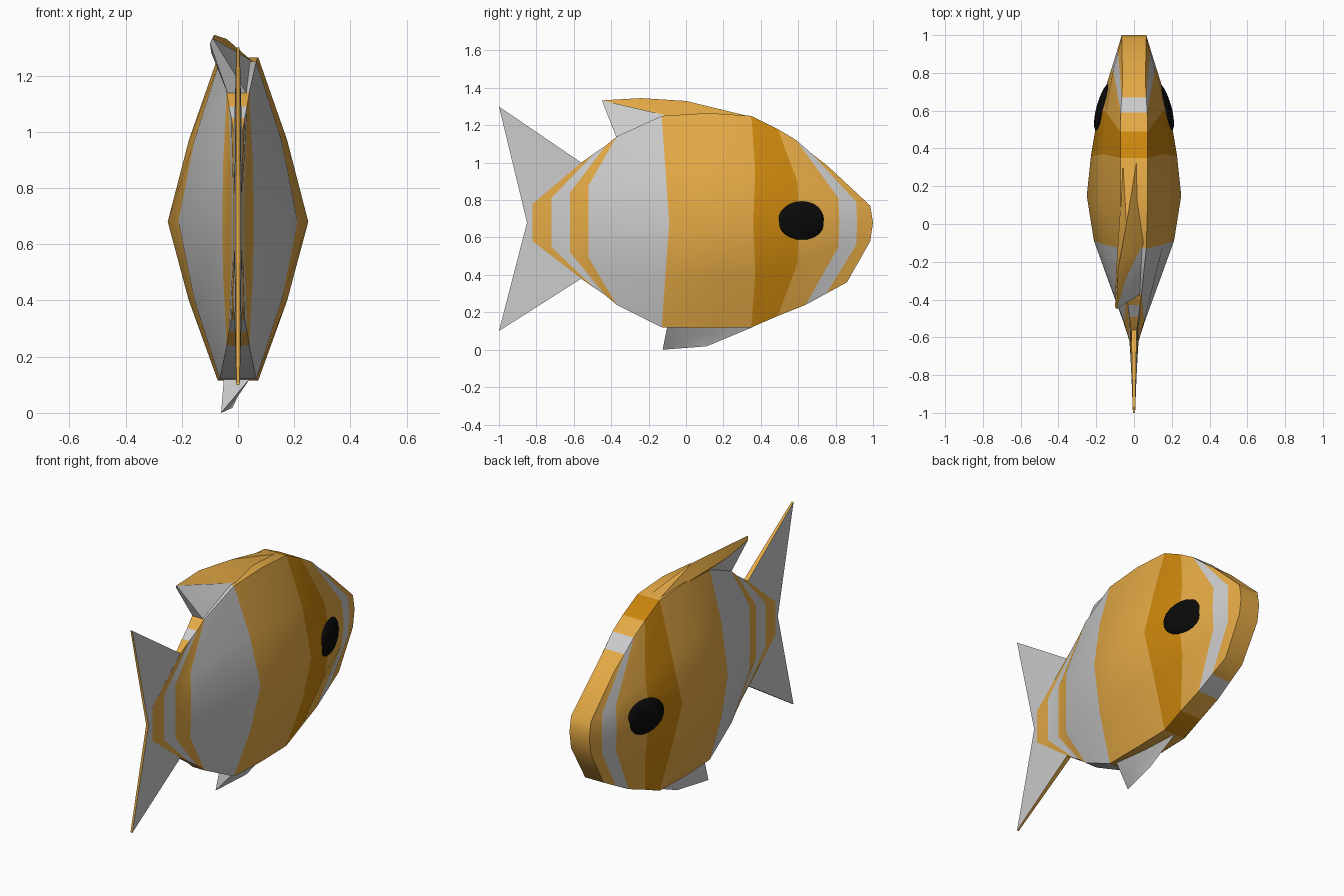
import bpy, bmesh, math

if "Cube" in bpy.data.objects:
    bpy.data.objects.remove(bpy.data.objects["Cube"])


def material(name, rgb):
    m = bpy.data.materials.new(name)
    m.diffuse_color = (*rgb, 1)
    m.use_nodes = True
    m.node_tree.nodes["Principled BSDF"].inputs["Base Color"].default_value = m.diffuse_color
    return m


MATS = [material("white", (0.8, 0.8, 0.8)),
        material("orange", (0.78, 0.40, 0.06)),
        material("dark_orange", (0.60, 0.24, 0.004)),
        material("black", (0.003, 0.003, 0.003))]
WHITE, ORANGE, DARK, BLACK = range(4)


def smooth(ob, angle=35):
    bpy.ops.object.select_all(action='DESELECT')
    ob.select_set(True)
    bpy.context.view_layer.objects.active = ob
    bpy.ops.object.shade_smooth_by_angle(angle=math.radians(angle))


def build(name, verts, faces, angle=35):
    """faces: list of (vertex indices, colour index)"""
    me = bpy.data.meshes.new(name)
    me.from_pydata(verts, [], [f for f, c in faces])
    for m in MATS:
        me.materials.append(m)
    for p, (f, c) in zip(me.polygons, faces):
        p.material_index = c
    bm = bmesh.new()
    bm.from_mesh(me)
    bmesh.ops.recalc_face_normals(bm, faces=bm.faces)
    bm.to_mesh(me)
    bm.free()
    ob = bpy.data.objects.new(name, me)
    bpy.context.collection.objects.link(ob)
    smooth(ob, angle)
    return ob


# Body: each station is a five-point side curve from back to belly
# mid y, mid x | quarter y, upper z, lower z, x | top y, z | bottom y, z | edge x
STATIONS = [
    (1.00, .065, .985, .77, .58, .065, .76, .98, .86, .36, .060),
    (.915, .090, .910, .79, .56, .085, .67, 1.05, .75, .30, .065),
    (.820, .120, .815, .81, .55, .110, .59, 1.12, .64, .24, .070),
    (.605, .187, .595, .90, .46, .150, .49, 1.18, .49, .18, .072),
    (.360, .228, .370, .96, .41, .165, .35, 1.25, .35, .12, .072),
    (.150, .250, .140, .97, .40, .175, .12, 1.265, .12, .115, .072),
    (-.09, .212, -.11, .97, .40, .155, -.13, 1.25, -.13, .12, .065),
    (-.52, .056, -.52, .88, .49, .053, -.37, 1.14, -.37, .24, .040),
    (-.62, .024, -.62, .84, .52, .024, -.43, 1.09, -.43, .29, .032),
    (-.72, .018, -.72, .81, .55, .018, -.49, 1.05, -.49, .33, .024),
    (-.82, .013, -.82, .78, .58, .013, -.56, 1.00, -.56, .38, .015),
]
STRIPES = [ORANGE, WHITE, ORANGE, DARK, ORANGE, ORANGE, WHITE, ORANGE, WHITE, ORANGE]

verts, faces = [], []
for ym, xm, yq, zu, zl, xq, yt, zt, yb, zb, xe in STATIONS:
    side = [(xe, yt, zt), (xq, yq, zu), (xm, ym, .68), (xq, yq, zl), (xe, yb, zb)]
    verts += side + [(-x, y, z) for x, y, z in reversed(side)]
for i, colour in enumerate(STRIPES):
    a, b = i * 10, i * 10 + 10
    for j in range(10):
        k = (j + 1) % 10
        faces.append(((a + j, a + k, b + k, b + j), colour))
last = 10 * (len(STATIONS) - 1)
for start, colour in ((0, ORANGE), (last, WHITE)):
    for j in range(4):
        faces.append(((start + j, start + j + 1, start + 8 - j, start + 9 - j), colour))
build("body", verts, faces, 40)

# Tail fin: forked white sides with an orange rim
side = [(.014, -.56, 1.0), (.006, -1, 1.3), (.008, -.85, .68), (.006, -1, .1),
        (.014, -.56, .38), (.013, -.82, .58), (.013, -.82, .78)]
n = len(side)
verts = side + [(-x, y, z) for x, y, z in side]
faces = []
for f in ((0, 1, 2, 6), (6, 2, 5), (5, 2, 3, 4)):
    faces += [(f, WHITE), (tuple(i + n for i in reversed(f)), WHITE)]
for i in range(n):
    j = (i + 1) % n
    faces.append(((i, j, j + n, i + n), ORANGE))
build("tail_fin", verts, faces)

# Dorsal fin: wedge on the back, swept and leaning to one side
verts = [(.02, .37, 1.24), (-.06, .35, 1.245),
         (.05, -.10, 1.252), (-.04, 0, 1.33), (-.075, .05, 1.26),
         (-.04, -.28, 1.29), (-.085, -.24, 1.345), (-.095, -.25, 1.28),
         (-.09, -.45, 1.333), (-.10, -.44, 1.315),
         (.035, -.37, 1.13), (-.035, -.37, 1.13), (-.062, -.13, 1.24)]
faces = [((0, 3, 1), ORANGE), ((0, 2, 3), ORANGE), ((2, 5, 6, 3), ORANGE),
         ((5, 8, 6), ORANGE), ((1, 3, 4), ORANGE), ((3, 6, 7, 4), ORANGE),
         ((6, 8, 9, 7), ORANGE), ((2, 10, 8, 5), WHITE),
         ((8, 10, 11, 9), WHITE), ((7, 9, 11, 12), WHITE),
         ((4, 7, 12), ORANGE), ((1, 4, 12), ORANGE),
         ((0, 1, 12, 2), ORANGE), ((2, 12, 11, 10), WHITE)]
build("dorsal_fin", verts, faces)

# Anal fin: small white wedge under the belly
verts = [(.0, .36, .122), (.045, -.10, .125), (-.05, -.10, .125),
         (-.02, .11, .018), (-.06, -.125, 0.0), (.0, 0, .06)]
faces = [((0, 3, 5), WHITE), ((0, 5, 1), WHITE), ((5, 3, 4), WHITE),
         ((5, 4, 1), WHITE), ((0, 2, 4, 3), WHITE), ((1, 4, 2), WHITE),
         ((0, 1, 2), WHITE)]
build("anal_fin", verts, faces)

# Eyes: flattened black ellipsoids following the cheeks
for s, label in ((1, "right"), (-1, "left")):
    bpy.ops.mesh.primitive_uv_sphere_add(segments=24, ring_count=12,
                                         location=(s * .162, .62, .69),
                                         rotation=(0, 0, s * .28))
    eye = bpy.context.object
    eye.name = label + "_eye"
    eye.scale = (.035, .133, .103)
    eye.data.materials.append(MATS[BLACK])
    smooth(eye, 60)
